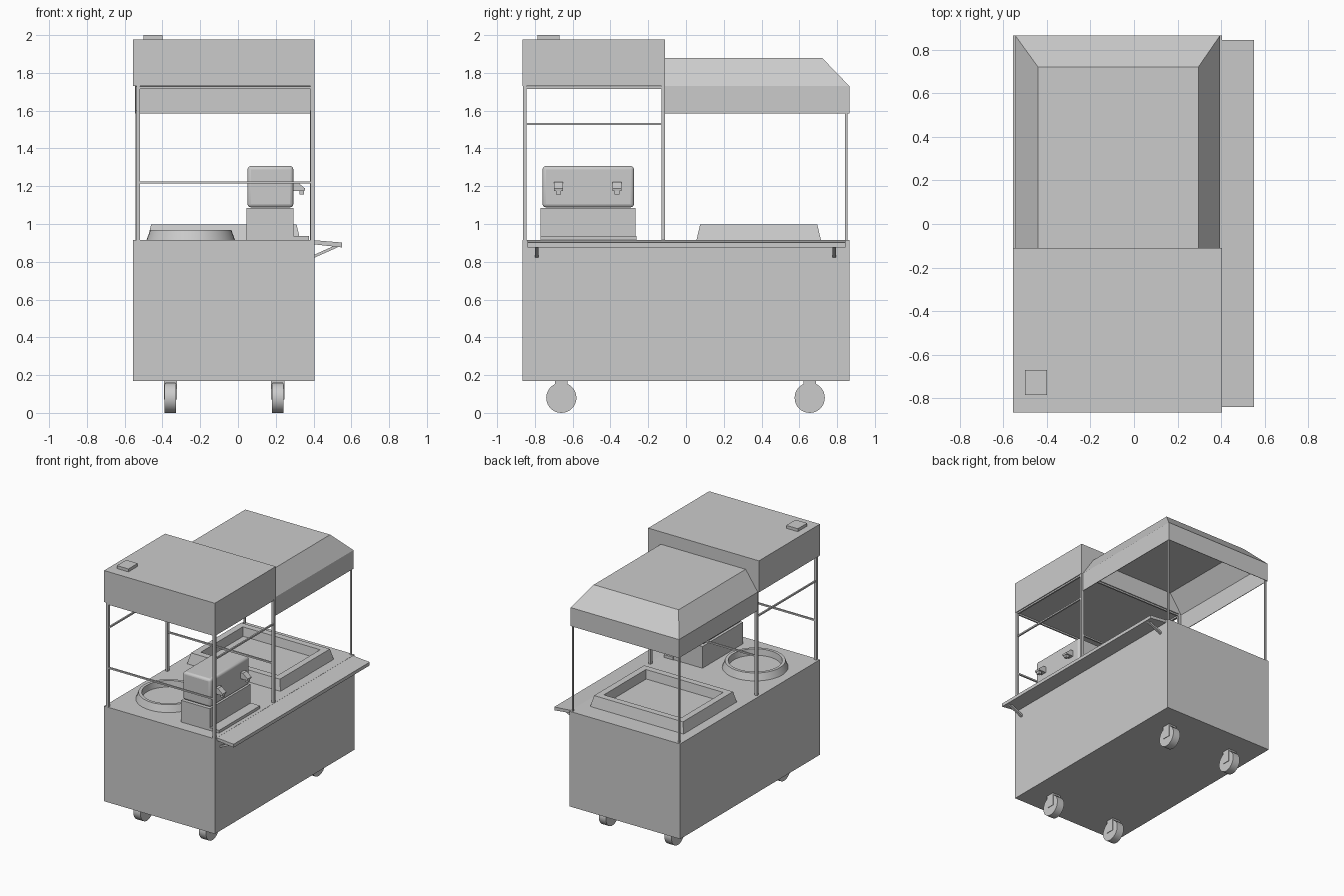
import bpy, bmesh, math
from mathutils import Vector

if "Cube" in bpy.data.objects:
    bpy.data.objects.remove(bpy.data.objects["Cube"])


def make(name, verts, faces):
    me = bpy.data.meshes.new(name)
    me.from_pydata(verts, [], faces)
    bm = bmesh.new()
    bm.from_mesh(me)
    bmesh.ops.recalc_face_normals(bm, faces=bm.faces)
    bm.to_mesh(me)
    bm.free()
    ob = bpy.data.objects.new(name, me)
    bpy.context.collection.objects.link(ob)
    return ob


def loft(name, rings, closed=True):
    """Skin a list of equal-length vertex rings, capping both ends if closed."""
    n = len(rings[0])
    verts = [v for r in rings for v in r]
    faces = [(k * n + i, k * n + (i + 1) % n, (k + 1) * n + (i + 1) % n, (k + 1) * n + i)
             for k in range(len(rings) - 1) for i in range(n)]
    if closed:
        faces += [tuple(range(n)), tuple(range((len(rings) - 1) * n, len(rings) * n))]
    return make(name, verts, faces)


def rect(x0, x1, y0, y1, z):
    return [(x0, y0, z), (x1, y0, z), (x1, y1, z), (x0, y1, z)]


def box(name, x0, x1, y0, y1, z0, z1, bevel=0):
    ob = loft(name, [rect(x0, x1, y0, y1, z0), rect(x0, x1, y0, y1, z1)])
    if bevel:
        m = ob.modifiers.new("Bevel", 'BEVEL')
        m.width, m.segments = bevel, 3
        smooth(ob)
    return ob


def prism(name, pts, y0, y1):
    """Extrude an x-z profile along y."""
    return loft(name, [[(x, y, z) for x, z in pts] for y in (y0, y1)])


def smooth(ob):
    bpy.ops.object.select_all(action='DESELECT')
    ob.select_set(True)
    bpy.context.view_layer.objects.active = ob
    bpy.ops.object.shade_smooth_by_angle(angle=math.radians(35))


def circle(cx, cy, z, r, n=40):
    return [(cx + r * math.cos(2 * math.pi * i / n), cy + r * math.sin(2 * math.pi * i / n), z)
            for i in range(n)]


# Cabinet and front roof box
box("cabinet", -.555, .405, -.865, .865, .17, .915)
box("front_roof", -.555, .405, -.865, -.11, 1.73, 1.977)
box("roof_vent", -.5, -.4, -.785, -.67, 1.977, 2.0)

# Rear canopy: open underneath and towards the front roof
L, R, F, B = -.545, .395, -.11, .865
canopy_sections = [[(L, F, 1.585), (L, B, 1.585), (R, B, 1.585), (R, F, 1.585)],
                   [(L, F, 1.73), (L, B, 1.73), (R, B, 1.73), (R, F, 1.73)],
                   [(-.44, F, 1.88), (-.44, .72, 1.88), (.295, .72, 1.88), (.295, F, 1.88)]]
verts = [v for s in canopy_sections for v in s]
faces = [(k + i, k + i + 1, k + i + 5, k + i + 4) for k in (0, 4) for i in range(3)]
canopy = make("rear_canopy", verts, faces + [(8, 9, 10, 11)])
shell = canopy.modifiers.new("Shell", 'SOLIDIFY')
shell.thickness, shell.offset = .005, -1

# Posts and rails
PX = (-.528, .394)
for side, x in zip(("left", "right"), PX):
    for where, y in (("front", -.854), ("middle", -.121)):
        box(f"{where}_post_{side}", x - .01, x + .01, y - .01, y + .01, .915, 1.73)
    box(f"rear_post_{side}", x - .014, x - .002, .842, .854, .915, 1.6)
    for z, nm in ((1.53, "side_rail"), (1.722, "top_side_rail")):
        box(f"{nm}_{side}", x - .006, x + .006, -.854, -.121, z - .006, z + .006)
for where, y in (("front", -.854), ("middle", -.121)):
    for z, nm in ((1.22, "rail"), (1.722, "top_rail")):
        box(f"{where}_{nm}", PX[0], PX[1], y - .006, y + .006, z - .006, z + .006)

# Side shelf with brackets
prism("side_shelf", [(.405, .914), (.55, .902), (.55, .876), (.405, .892)], -.84, .845)
for nm, y in (("front", -.79), ("rear", .785)):
    prism(f"shelf_bracket_{nm}", [(.405, .822), (.405, .838), (.51, .885), (.535, .88)],
          y - .01, y + .01)

# Dispenser with drip tray and two taps
box("dispenser_base", .045, .295, -.77, -.268, .915, 1.085)
box("dispenser_body", .05, .293, -.76, -.275, 1.088, 1.307, bevel=.018)
box("drip_tray", .295, .375, -.77, -.262, .915, .937)
for nm, y in (("front", -.675), ("rear", -.365)):
    prism(f"tap_{nm}", [(.29, 1.175), (.29, 1.222), (.315, 1.222), (.355, 1.188), (.353, 1.175)],
          y - .024, y + .024)
    prism(f"tap_spout_{nm}", [(.325, 1.155), (.325, 1.18), (.35, 1.18), (.35, 1.155)],
          y - .013, y + .013)

# Round pot rim with sunken floor
c = (-.25, -.5)
pot = loft("round_pot", [circle(*c, z, r) for z, r in
                         ((.913, .235), (.968, .215), (.968, .192), (.92, .187))])
smooth(pot)

# Rectangular basin with sloped sides and sunken floor
cx, cy = -.075, .385
loft("rear_basin", [rect(cx - a, cx + a, cy - b, cy + b, z) for z, a, b in
                    ((.913, .405, .33), (.998, .385, .31), (.998, .335, .26), (.93, .325, .25))])

# Castors
for i, (x, y) in enumerate((x, y) for x in (-.358, .21) for y in (-.66, .655)):
    bpy.ops.mesh.primitive_cylinder_add(vertices=32, radius=.08, depth=.062,
                                        location=(x, y, .08), rotation=(0, math.pi / 2, 0))
    wheel = bpy.context.object
    wheel.name = f"castor_wheel_{i}"
    smooth(wheel)
    for s in (-1, 1):
        box(f"castor_fork_{i}", x + s * .031 - .004, x + s * .031 + .004, y - .033, y + .033, .07, .17)
    box(f"castor_top_{i}", x - .035, x + .035, y - .033, y + .033, .158, .172)
